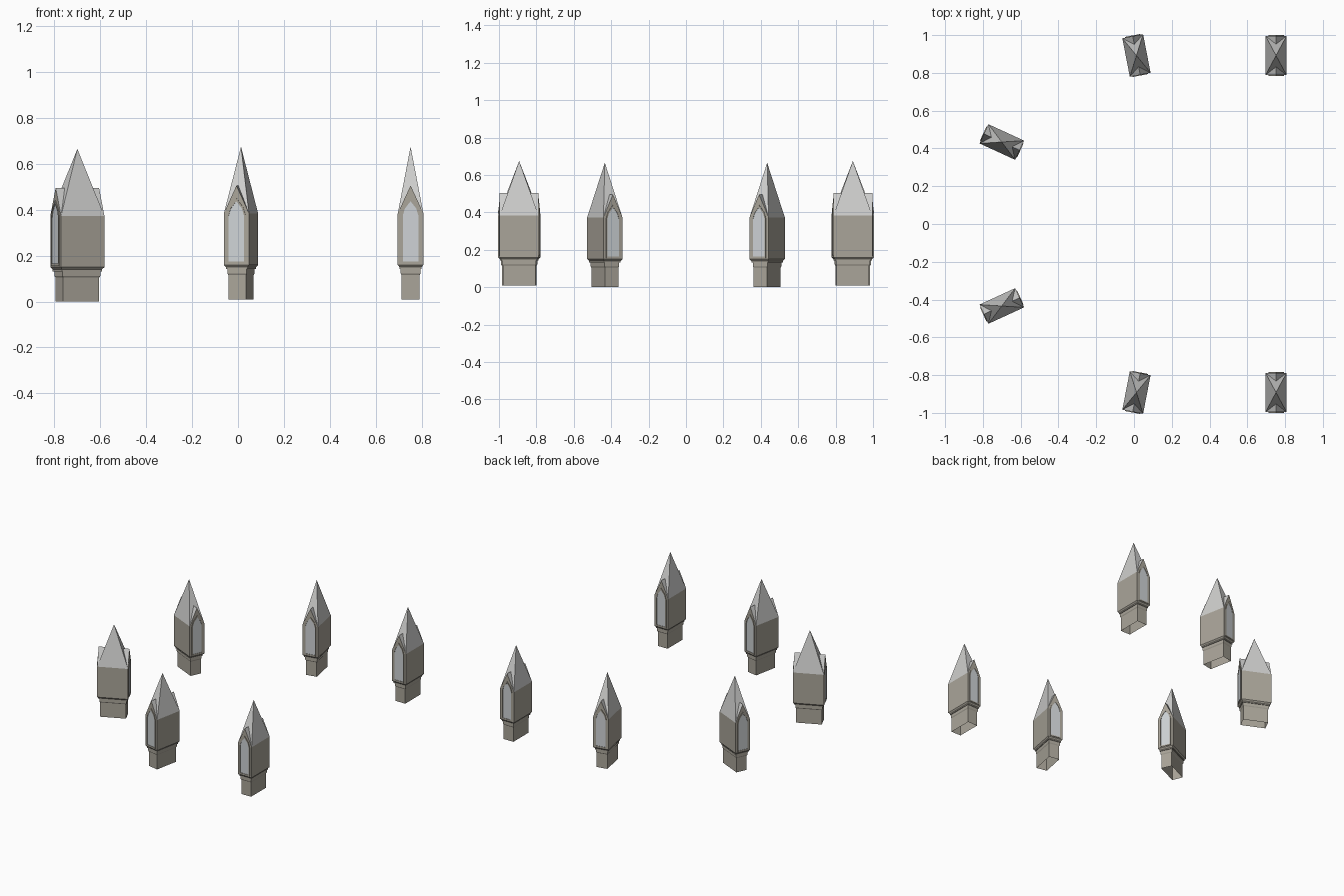
import bpy, bmesh, math
from mathutils import Matrix

if "Cube" in bpy.data.objects:
    bpy.data.objects.remove(bpy.data.objects["Cube"])

def mat(name, c):
    m = bpy.data.materials.new(name)
    m.diffuse_color = (*c, 1)
    m.use_nodes = True
    m.node_tree.nodes["Principled BSDF"].inputs["Base Color"].default_value = m.diffuse_color
    return m

STONE = mat("warm stone", (0.40, 0.375, 0.32))
ROOF = mat("pale slate", (0.62, 0.62, 0.61))
PANEL = mat("window grey", (0.62, 0.65, 0.67))

HX, HY = 0.056, 0.104            # half width and half length of the body
Z_BODY, Z_EAVE, Z_GABLE, Z_TOP = 0.16, 0.383, 0.505, 0.675

def finish(name, bm, mats, M):
    bmesh.ops.recalc_face_normals(bm, faces=bm.faces)
    me = bpy.data.meshes.new(name)
    bm.to_mesh(me)
    bm.free()
    for m in mats:
        me.materials.append(m)
    ob = bpy.data.objects.new(name, me)
    ob.matrix_world = M
    bpy.context.collection.objects.link(ob)
    return ob

def arch(hw, z0, spring, top):
    """Pointed arch outline in x, z."""
    right = [(hw, z0), (hw, spring), (hw * 0.72, spring + (top - spring) * 0.5)]
    return right + [(0, top)] + [(-x, z) for x, z in reversed(right)]

def prism(bm, pts, y0, y1):
    a = [bm.verts.new((x, y0, z)) for x, z in pts]
    b = [bm.verts.new((x, y1, z)) for x, z in pts]
    bm.faces.new(a)
    bm.faces.new(b)
    for i in range(len(a)):
        j = (i + 1) % len(a)
        bm.faces.new((a[i], a[j], b[j], b[i]))

def pinnacle(x, y, z, angle):
    M = Matrix.Translation((x, y, z)) @ Matrix.Rotation(angle, 4, 'Z')

    # stem, corbel steps and body as one lofted shell, open underneath
    bm = bmesh.new()
    levels = [(0.039, 0.087, 0.01), (0.039, 0.087, 0.115), (0.043, 0.091, 0.122),
              (0.043, 0.091, 0.142), (0.048, 0.096, 0.142), (0.048, 0.096, 0.15),
              (HX, HY, Z_BODY), (HX, HY, Z_EAVE)]
    rings = [[bm.verts.new((sx * a, sy * b, h)) for sx, sy in
              ((-1, -1), (1, -1), (1, 1), (-1, 1))] for a, b, h in levels]
    for lo, hi in zip(rings, rings[1:]):
        for i in range(4):
            j = (i + 1) % 4
            bm.faces.new((lo[i], lo[j], hi[j], hi[i]))
    finish("pinnacle_body", bm, [STONE], M)

    # four sided spire
    bm = bmesh.new()
    ring = [bm.verts.new((sx * HX, sy * HY, Z_EAVE)) for sx, sy in
            ((-1, -1), (1, -1), (1, 1), (-1, 1))]
    tip = bm.verts.new((0, 0, Z_TOP))
    for i in range(4):
        bm.faces.new((ring[i], ring[(i + 1) % 4], tip))
    finish("spire", bm, [ROOF], M)

    # gable roof crossing the spire, with stone end faces
    bm = bmesh.new()
    gable = [(HX, Z_EAVE), (HX * 0.46, 0.45), (0, Z_GABLE), (-HX * 0.46, 0.45), (-HX, Z_EAVE)]
    prism(bm, gable, -HY, HY)
    bm.normal_update()
    for f in bm.faces:
        f.material_index = 0 if abs(f.normal.y) > 0.9 else 1
    finish("gable", bm, [STONE, ROOF], M)

    # pointed window with a raised frame on both short ends
    outer = arch(0.041, 0.166, 0.375, 0.450)
    inner = arch(0.034, 0.175, 0.375, 0.437)
    for s in (-1, 1):
        bm = bmesh.new()
        loops = [[bm.verts.new((px, s * py, pz)) for px, pz in pts] for pts, py in
                 ((outer, HY), (outer, HY + 0.004), (inner, HY + 0.004), (inner, HY))]
        n = len(outer)
        for a, b in zip(loops, loops[1:]):
            for i in range(n):
                j = (i + 1) % n
                bm.faces.new((a[i], a[j], b[j], b[i]))
        finish("window_frame", bm, [STONE], M)
        bm = bmesh.new()
        prism(bm, inner, s * (HY - 0.002), s * (HY + 0.001))
        finish("window_panel", bm, [PANEL], M)

# three mirrored pairs: straight, slightly turned and strongly turned
for s in (1, -1):
    pinnacle(0.752, s * 0.892, 0, 0)
    pinnacle(0.013, s * 0.892, 0, s * math.radians(11))
    pinnacle(-0.70, s * 0.434, -0.01, s * math.radians(65.3))
